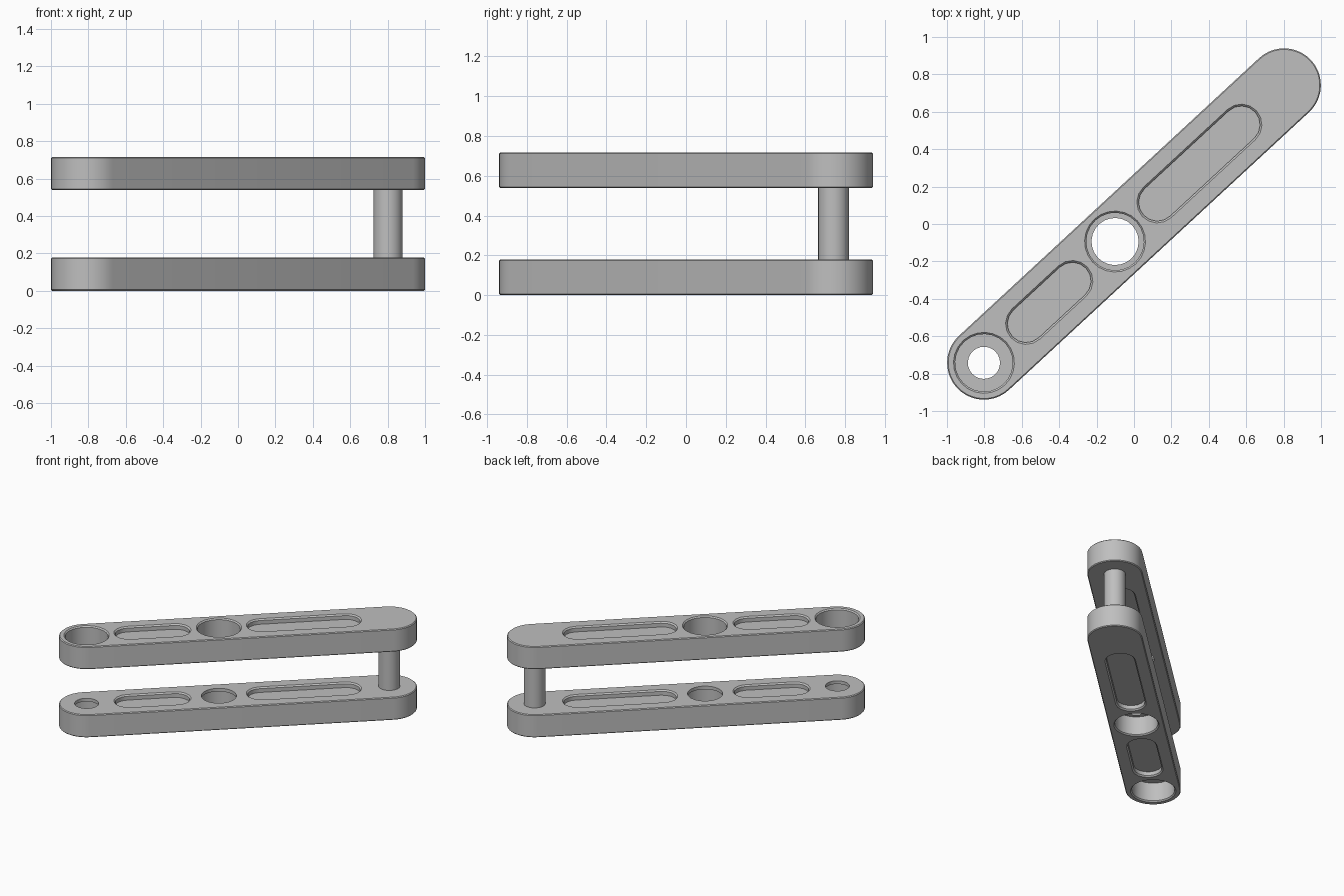
import bpy
import bmesh
import math
from mathutils import Matrix

cube = bpy.data.objects.get("Cube")
if cube:
    bpy.data.objects.remove(cube, do_unlink=True)

HEIGHT = 0.717       # full height
THICK = 0.179        # arm thickness
HALF = 1.093         # half distance between end centres
END_R = 0.197        # arm end radius
EDGE = 0.006         # small edge chamfer
LIP = 0.025          # lip left under each bearing seat
ANGLE = math.atan2(0.7425, 0.8025)

grey = bpy.data.materials.new("plain grey")
grey.use_nodes = True
color = (0.52, 0.52, 0.52, 1)
grey.diffuse_color = color
grey.node_tree.nodes["Principled BSDF"].inputs["Base Color"].default_value = color


def capsule(name, u0, u1, rings, half_segments):
    """Loft a rounded-end bar from u0 to u1 through (radius, z) rings."""
    bm = bmesh.new()
    loops = []
    for radius, z in rings:
        loop = []
        for centre, start in ((u1, -math.pi / 2), (u0, math.pi / 2)):
            last = half_segments + (u0 != u1)
            for i in range(last):
                a = start + math.pi * i / half_segments
                loop.append(bm.verts.new((centre + radius * math.cos(a), radius * math.sin(a), z)))
        loops.append(loop)
    for low, high in zip(loops, loops[1:]):
        for i in range(len(low)):
            j = (i + 1) % len(low)
            bm.faces.new((low[i], low[j], high[j], high[i]))
    bm.faces.new(list(reversed(loops[0])))
    bm.faces.new(loops[-1])
    mesh = bpy.data.meshes.new(name)
    bm.to_mesh(mesh)
    bm.free()
    mesh.materials.append(grey)
    obj = bpy.data.objects.new(name, mesh)
    bpy.context.collection.objects.link(obj)
    return obj


def activate(obj):
    bpy.ops.object.select_all(action='DESELECT')
    obj.select_set(True)
    bpy.context.view_layer.objects.active = obj


def cut(body, cutter):
    activate(body)
    mod = body.modifiers.new("cut", 'BOOLEAN')
    mod.operation = 'DIFFERENCE'
    mod.solver = 'EXACT'
    mod.object = cutter
    bpy.ops.object.modifier_apply(modifier=mod.name)
    bpy.data.objects.remove(cutter, do_unlink=True)


def recess(radius, floor, chamfer):
    """Rings of a pocket cutter that flares at the top face."""
    return [(radius, floor), (radius, THICK - chamfer), (radius + 2 * chamfer, THICK + chamfer)]


def make_arm(name):
    arm = capsule(name, -HALF, HALF, [(END_R - EDGE, 0), (END_R, EDGE),
                                      (END_R, THICK - EDGE), (END_R - EDGE, THICK)], 20)
    # Bearing seats with smaller through holes
    for u, bore in ((-HALF, 0.086), (-0.138, 0.126)):
        cut(arm, capsule("seat_cutter", u, u, recess(0.154, LIP, 0.009), 12))
        cut(arm, capsule("bore_cutter", u, u, [(bore, -0.1), (bore, THICK + 0.1)], 12))
    # Shallow slots on both faces
    for u0, u1 in ((-0.786, -0.449), (0.17, 0.782)):
        for flip in (False, True):
            slot = capsule("slot_cutter", u0, u1, recess(0.1, THICK - 0.04, 0.01), 8)
            if flip:
                slot.data.transform(Matrix.Translation((0, 0, THICK)) @ Matrix.Rotation(math.pi, 4, 'X'))
            cut(arm, slot)
    return arm


# Upper arm has its seats facing up, the lower arm is its mirror image
upper = make_arm("upper_arm")
lower = upper.copy()
lower.data = upper.data.copy()
lower.name = lower.data.name = "lower_arm"
bpy.context.collection.objects.link(lower)
lower.data.transform(Matrix.Translation((0, 0, THICK)) @ Matrix.Scale(-1, 4, (0, 0, 1)))
lower.data.flip_normals()
upper.data.transform(Matrix.Translation((0, 0, HEIGHT - THICK)))

# Pin joining the solid ends
pin = capsule("connecting_pin", HALF, HALF,
              [(0.078, THICK - 0.01), (0.078, HEIGHT - THICK + 0.01)], 12)

# Swing everything onto the diagonal
for obj in (upper, lower, pin):
    obj.data.transform(Matrix.Rotation(ANGLE, 4, 'Z'))
    activate(obj)
    bpy.ops.object.shade_smooth_by_angle(angle=math.radians(30))
